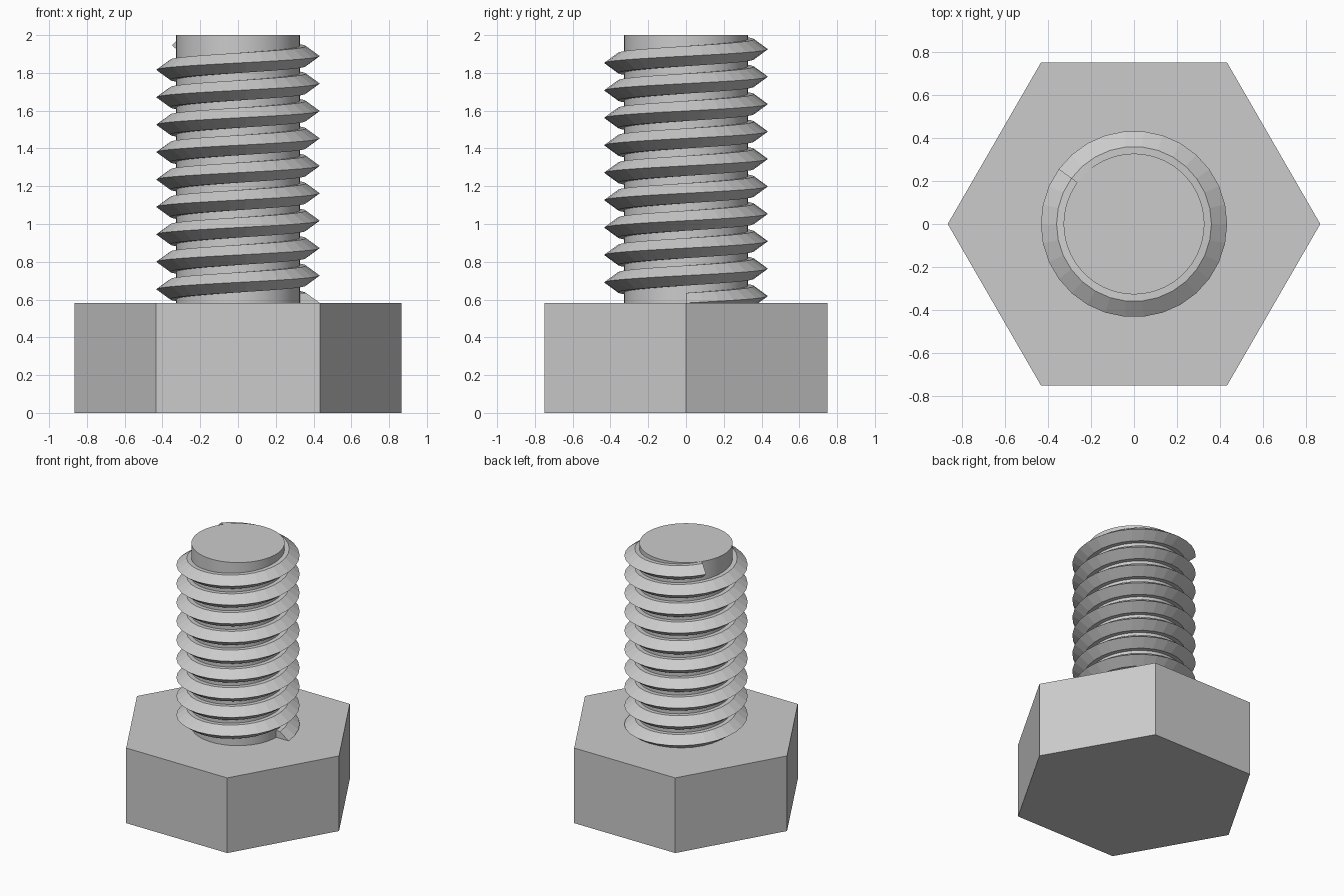
import bpy, bmesh
from math import cos, sin, tau

cube = bpy.data.objects.get("Cube")
if cube:
    bpy.data.objects.remove(cube)

HEAD_TOP = 0.582
CORE_R = 0.327
PITCH = 0.1452
STEPS = 30                      # thread segments per turn
SEGMENTS = int(9.4 * STEPS)

# Plain grey metal
steel = bpy.data.materials.new("grey steel")
steel.use_nodes = True
grey = (0.6, 0.6, 0.6, 1)
steel.diffuse_color = grey
steel.node_tree.nodes["Principled BSDF"].inputs["Base Color"].default_value = grey


def prism(name, sides, radius, z0, z1):
    bpy.ops.mesh.primitive_cylinder_add(
        vertices=sides, radius=radius, depth=z1 - z0, location=(0, 0, (z0 + z1) / 2))
    obj = bpy.context.object
    obj.name = name
    obj.data.materials.append(steel)
    return obj


# Hexagonal head with corners on the x axis
head = prism("hex_head", 6, 0.866, 0, HEAD_TOP)
head.rotation_euler.z = tau / 12

# Smooth round shank
shank = prism("shank", 96, CORE_R, HEAD_TOP - 0.1, 2)
bpy.ops.object.shade_smooth_by_angle()

# Right-handed thread: a pointed section swept up a helix
section = [(CORE_R - 0.02, -0.053), (0.36, -0.053), (0.433, 0),
           (0.36, 0.053), (CORE_R - 0.02, 0.053)]
bm = bmesh.new()
rings = []
for i in range(SEGMENTS + 1):
    a = tau * i / STEPS
    rise = HEAD_TOP + PITCH * i / STEPS
    rings.append([bm.verts.new((r * cos(a), r * sin(a), rise + h)) for r, h in section])
for low, high in zip(rings, rings[1:]):
    for j in range(len(section)):
        k = (j + 1) % len(section)
        bm.faces.new((low[j], high[j], high[k], low[k]))
bm.faces.new(rings[0])
bm.faces.new(rings[-1][::-1])
bmesh.ops.recalc_face_normals(bm, faces=bm.faces[:])
mesh = bpy.data.meshes.new("thread")
bm.to_mesh(mesh)
bm.free()
mesh.materials.append(steel)
thread = bpy.data.objects.new("thread", mesh)
bpy.context.collection.objects.link(thread)
